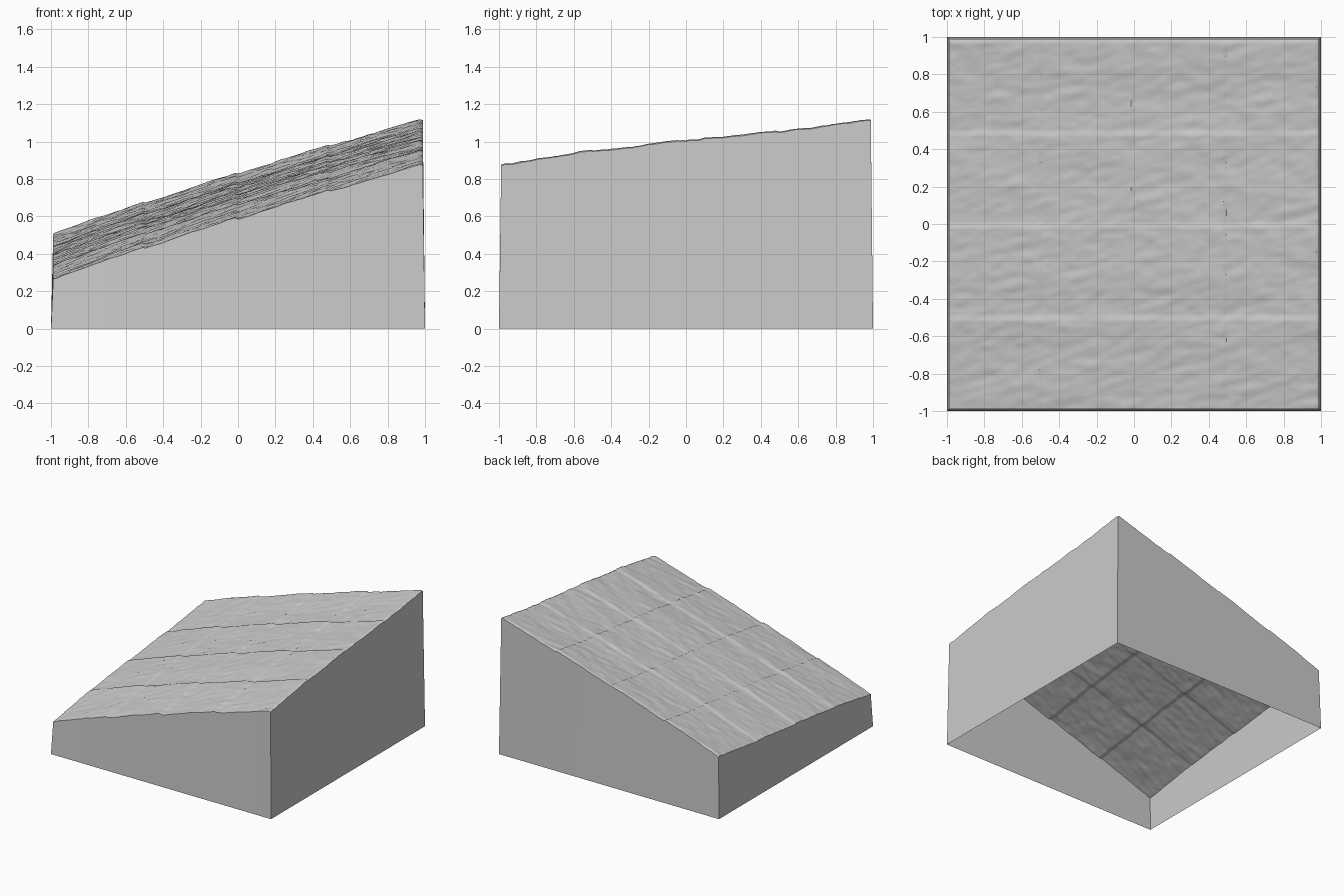
import bpy, bmesh, math
from mathutils import Vector, noise

cube = bpy.data.objects.get("Cube")
if cube:
    bpy.data.objects.remove(cube)

CELLS = 132      # grid cells per side, divisible by the tile count
TILES = 4        # terrain tiles per side
TOP = 0.988      # half width at the surface
BASE = 1.0       # half width at the foot of the skirt

grey = bpy.data.materials.new("stone_grey")
grey.use_nodes = True
colour = (0.6, 0.6, 0.6, 1)
grey.diffuse_color = colour
grey.node_tree.nodes["Principled BSDF"].inputs["Base Color"].default_value = colour


def tile_step(i, drop):
    """Small rise across each tile, falling back at the next seam."""
    size = CELLS // TILES
    return drop * ((i % size) / size - 0.5)


def height(i, j):
    x, y = (2 * k / CELLS - 1 for k in (i, j))
    slope = 0.717 + 0.304 * x - 0.017 * x * x + 0.12 * y
    swell = 0.008 * math.sin(3 * y + 2.6) + 0.006 * noise.noise(Vector((2 * x, 5 * y, 3)))
    ripple = 0.005 * noise.noise(Vector((9 * x + 4 * y, 22 * y - 6 * x, 7)))
    grain = 0.002 * noise.noise(Vector((25 * x, 50 * y, 1)))
    return slope + swell + ripple + grain + tile_step(i, 0.01) + tile_step(j, 0.007)


def make_object(name, bm):
    mesh = bpy.data.meshes.new(name)
    bm.to_mesh(mesh)
    bm.free()
    mesh.materials.append(grey)
    obj = bpy.data.objects.new(name, mesh)
    bpy.context.collection.objects.link(obj)
    return obj


def surface_point(i, j):
    return Vector(((2 * i / CELLS - 1) * TOP, (2 * j / CELLS - 1) * TOP, height(i, j)))


# Sloping ground surface
bm = bmesh.new()
grid = [[bm.verts.new(surface_point(i, j)) for i in range(CELLS + 1)]
        for j in range(CELLS + 1)]
for j in range(CELLS):
    for i in range(CELLS):
        bm.faces.new((grid[j][i], grid[j][i + 1], grid[j + 1][i + 1], grid[j + 1][i]))
ground = make_object("ground_surface", bm)
bpy.ops.object.select_all(action="DESELECT")
ground.select_set(True)
bpy.context.view_layer.objects.active = ground
bpy.ops.object.shade_smooth_by_angle(angle=math.radians(40))

# Thin side skirt, open underneath and slightly flared at the foot
bm = bmesh.new()
n = CELLS
sides = {
    "front": [(k, 0) for k in range(n + 1)],
    "left": [(n, k) for k in range(n + 1)],
    "back": [(n - k, n) for k in range(n + 1)],
    "right": [(0, n - k) for k in range(n + 1)],
}
for path in sides.values():
    upper = [bm.verts.new(surface_point(i, j)) for i, j in path]
    lower = [bm.verts.new((v.co.x * BASE / TOP, v.co.y * BASE / TOP, 0)) for v in upper]
    for k in range(n):
        bm.faces.new((lower[k], lower[k + 1], upper[k + 1], upper[k]))
make_object("side_skirt", bm)
